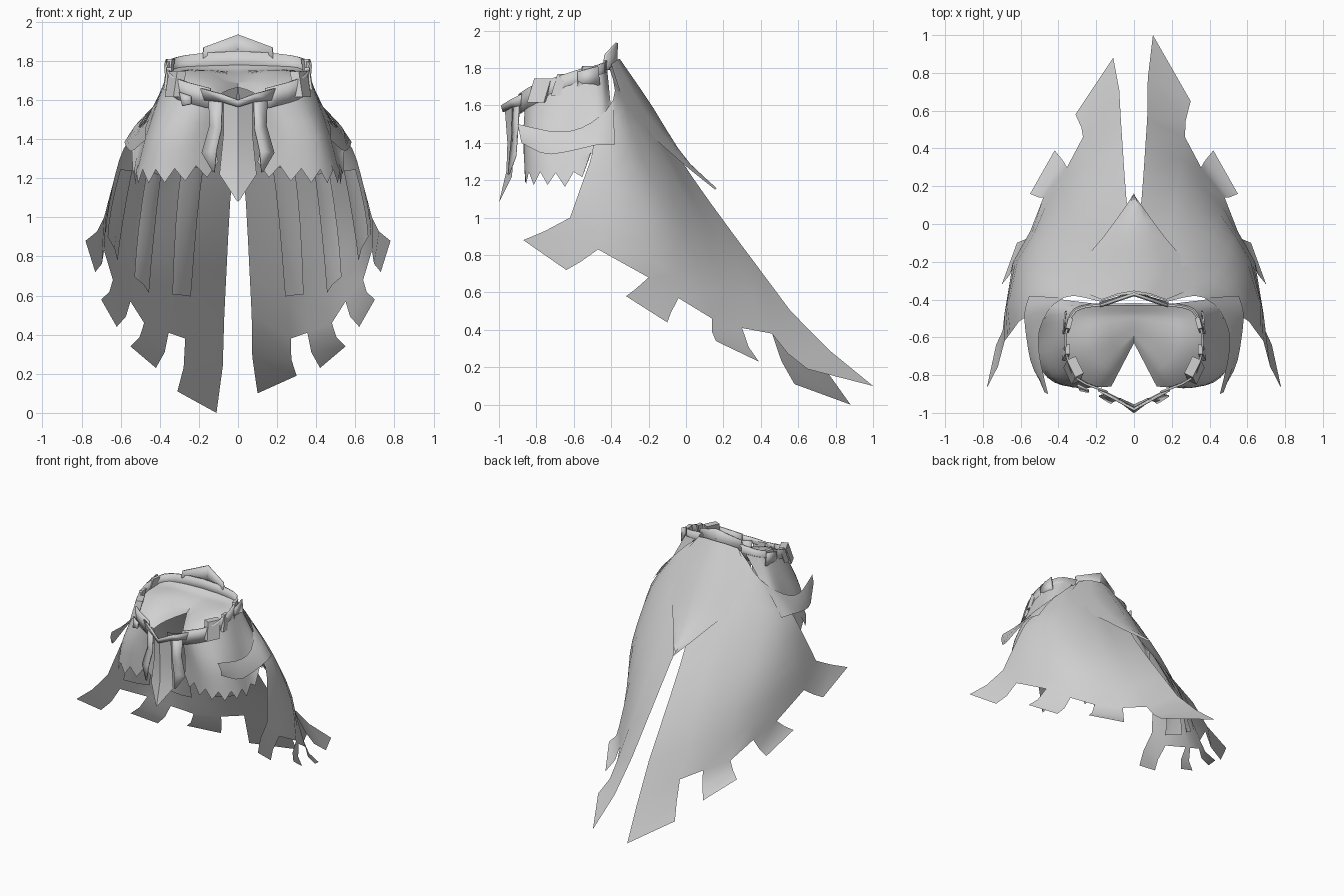
import bpy, bmesh, math
from mathutils import Vector as V

if "Cube" in bpy.data.objects:
    bpy.data.objects.remove(bpy.data.objects["Cube"])

cloth = bpy.data.materials.new("pale_grey")
cloth.diffuse_color = (0.64, 0.64, 0.64, 1)
cloth.use_nodes = True
cloth.node_tree.nodes["Principled BSDF"].inputs["Base Color"].default_value = cloth.diffuse_color


def curve(pts, n):
    """Sample n+1 points on a smooth curve through pts."""
    p = [V(q) for q in pts]
    p = [2 * p[0] - p[1]] + p + [2 * p[-1] - p[-2]]
    out = []
    for k in range(n + 1):
        u = k / n * (len(p) - 3)
        i = min(int(u), len(p) - 4)
        t = u - i
        a, b, c, d = p[i:i + 4]
        out.append(0.5 * (2 * b + (c - a) * t + (2 * a - 5 * b + 4 * c - d) * t * t
                          + (3 * b - a - 3 * c + d) * t ** 3))
    return out


def build(name, grids, thick=0.0, angle=40, sides=(1, -1)):
    """Skin grids of points (rows of equal length), mirrored over x."""
    bm = bmesh.new()
    for s in sides:
        for g in grids:
            rows = [[bm.verts.new((s * p[0], p[1], p[2])) for p in r] for r in g]
            for r, q in zip(rows, rows[1:]):
                for j in range(len(r) - 1):
                    f = [r[j], r[j + 1], q[j + 1], q[j]]
                    bm.faces.new(f if s > 0 else f[::-1])
    bmesh.ops.remove_doubles(bm, verts=bm.verts, dist=0.0015)
    bmesh.ops.recalc_face_normals(bm, faces=bm.faces)
    me = bpy.data.meshes.new(name)
    bm.to_mesh(me)
    bm.free()
    me.materials.append(cloth)
    ob = bpy.data.objects.new(name, me)
    bpy.context.collection.objects.link(ob)
    if thick:
        m = ob.modifiers.new("thickness", 'SOLIDIFY')
        m.thickness, m.offset = thick, 0
    bpy.ops.object.select_all(action='DESELECT')
    ob.select_set(True)
    bpy.context.view_layer.objects.active = ob
    bpy.ops.object.shade_smooth_by_angle(angle=math.radians(angle))
    return ob


# Cape: spokes from the waist to the hem, back centre to front edge
spokes = [
    [(0, -.37, 1.84), (.01, -.1, 1.42), (.04, .13, 1.08), (.07, .56, .50)],
    [(.09, -.38, 1.82), (.17, -.12, 1.38), (.22, .1, 1.0), (.27, .46, .38)],
    [(.18, -.41, 1.80), (.28, -.15, 1.38), (.33, .05, .98), (.355, .3, .41)],
    [(.26, -.39, 1.74), (.38, -.2, 1.36), (.44, 0, .92), (.48, .14, .46)],
    [(.32, -.38, 1.68), (.45, -.25, 1.36), (.52, -.08, .95), (.55, -.04, .57)],
    [(.37, -.39, 1.63), (.52, -.31, 1.36), (.6, -.2, .98), (.64, -.2, .68)],
    [(.43, -.43, 1.57), (.58, -.4, 1.34), (.66, -.4, 1.05), (.685, -.47, .83)],
    [(.47, -.5, 1.50), (.585, -.5, 1.35), (.64, -.56, 1.17), (.685, -.62, 1.0)]]
# Pointed flap ends, one for every second pair of spokes
tips = [None,
        [(.42, .39, .23), (.55, .16, .34)],
        [(.62, -.1, .44), (.70, -.32, .58)],
        [(.73, -.64, .72), (.78, -.87, .88)]]
tails = {1: [(.10, 1.0, .10), (.30, .65, .19)],
         -1: [(.11, .88, .0), (.31, .58, .11)]}

for side, label in ((1, "right"), (-1, "left")):
    lines = [curve(s, 9) for s in spokes]
    grids = [lines]
    for k in range(4):
        a, b = lines[2 * k][-1], lines[2 * k + 1][-1]
        p, q = [V(v) for v in (tips[k] or tails[side])]
        curl = V((-.012, -.01, -.012))
        grids.append([[a, (a + p) / 2 + curl, p], [b, (b + q) / 2 + curl, q]])
    build("cape_" + label, grids, angle=50, sides=(side,))

# Inner pleats hanging behind the cape slits
pleats = []
for k in (2, 4, 6):
    a, b = [[v + V((-.012, -.012, 0)) for v in curve(spokes[j], 9)[4:9]] for j in (k - 1, k)]
    pleats.append([a, [(u + v) / 2 + V((-.01, -.01, 0)) for u, v in zip(a, b)], b])
build("inner_pleats", pleats)

# Pointed panel over the upper back
mid = curve([(0, -.355, 1.85), (0, -.19, 1.61), (0, -.02, 1.34), (0, .155, 1.15)], 8)
edge = curve([(.17, -.40, 1.82), (.33, -.3, 1.56), (.14, -.04, 1.31), (0, .155, 1.15)], 8)
build("back_panel", [[mid, [(a + b) / 2 + V((0, .008, .008)) for a, b in zip(mid, edge)], edge]])

# Side sash growing out of the cape and ending in a forward point
upper = curve([(.37, -.39, 1.63), (.44, -.44, 1.56), (.50, -.56, 1.48), (.50, -.7, 1.46), (.455, -.9, 1.50)], 10)
lower = curve([(.555, -.38, 1.39), (.58, -.47, 1.39), (.57, -.6, 1.36), (.54, -.75, 1.34), (.47, -.88, 1.40)], 10)
build("side_sash", [[upper, [(a + b) / 2 + V((.012, 0, 0)) for a, b in zip(upper, lower)], lower]])

# Short skirt with a jagged hem, open at the front
panels = [
    [(.12, -.86, 1.60), (.12, -.82, 1.42), (.10, -.80, 1.25)],
    [(.20, -.86, 1.62), (.26, -.87, 1.42), (.27, -.86, 1.22)],
    [(.30, -.80, 1.65), (.40, -.83, 1.42), (.42, -.84, 1.21)],
    [(.36, -.68, 1.70), (.46, -.72, 1.42), (.51, -.74, 1.21)],
    [(.36, -.55, 1.74), (.47, -.58, 1.44), (.53, -.6, 1.21)],
    [(.32, -.45, 1.77), (.47, -.45, 1.5), (.54, -.47, 1.36)],
    [(.22, -.42, 1.78), (.38, -.40, 1.58), (.46, -.38, 1.44)]]
cols = 18
rings = [curve([p[i] for p in panels], cols) for i in range(3)]
skirt = []
for c in range(cols + 1):
    line = curve([r[c] for r in rings], 6)
    line[-1].z += -.035 if c % 2 else .035
    skirt.append(line)
build("short_skirt", [skirt])

# Domed cover inside the waist, notched at the front
cover = []
for c, p in enumerate(rings[0]):
    t = c / cols
    axis = V((0, -.63 + .2 * t, 1.665 + .115 * t))
    bulge = .045 * math.sin(math.pi * min(1, t * 1.2 + .1))
    cover.append([p] + [p.lerp(axis, f) + V((0, 0, bulge * k))
                        for f, k in ((.15, .8), (.35, 1.1), (.65, .8))] + [axis])
build("waist_cover", [cover], angle=60)

# Belt running all round the waist
path = curve([(0, -.425, 1.80), (.18, -.43, 1.79), (.31, -.46, 1.77), (.36, -.58, 1.74), (.355, -.70, 1.70),
              (.30, -.82, 1.655), (.14, -.89, 1.61)], 18)
build("belt", [[[p + V((0, 0, h)) for p in path] for h in (.05, -.055)]], thick=.012)


def box(c, size, turn):
    """Closed block, its long face turned about z."""
    cs, sn = math.cos(turn), math.sin(turn)

    def pt(x, y, z):
        x, y, z = x * size[0] / 2, y * size[1] / 2, z * size[2] / 2
        # lean with the slope of the waist
        return (c[0] + x * cs - y * sn - .15 * z, c[1] + x * sn + y * cs + .3 * z, c[2] + z)
    loop = [(-1, -1), (1, -1), (1, 1), (-1, 1), (-1, -1)]
    return [[[pt(x, y, z) for x, y in loop] for z in (-1, 1)],
            [[pt(x, y, 1) for x in (-1, 1)] for y in (-1, 1)],
            [[pt(x, y, -1) for x in (-1, 1)] for y in (-1, 1)]]


# Belt buckles and loops
build("buckle", box((.32, -.775, 1.68), (.05, .10, .13), -.45))
build("belt_loop", box((.36, -.68, 1.71), (.025, .05, .115), 0)
      + box((.35, -.54, 1.755), (.025, .06, .11), .25))
build("hanging_strap", [[[(.24, -.88, 1.62), (.30, -.85, 1.64)], [(.24, -.89, 1.58), (.285, -.88, 1.57)]]],
      thick=.01, sides=(-1,))

# Small wings where the cape meets the belt
build("waist_wing", [[[(.365, -.47, 1.81), (.375, -.58, 1.78)],
                      [(.36, -.46, 1.71), (.365, -.58, 1.68)]]], thick=.008)

# Peaked collar plate at the back of the waist
build("back_collar", [[[(0, -.37, 1.935), (.175, -.43, 1.87)],
                       [(0, -.375, 1.86), (.18, -.435, 1.83)],
                       [(0, -.365, 1.79), (.18, -.42, 1.79)]]], thick=.015, angle=20)

# Folded front tab with a chevron band and two side strips
build("front_tab", [[[(0, -.97, 1.60), (.075, -.93, 1.61)],
                     [(0, -.955, 1.40), (.075, -.92, 1.42)],
                     [(0, -.96, 1.25), (.095, -.93, 1.22)],
                     [(0, -1.0, 1.08), (.01, -.995, 1.09)]]], angle=25)
build("front_band", [[[(0, -.985, 1.60), (.08, -.94, 1.63), (.19, -.88, 1.66)],
                      [(0, -.975, 1.565), (.08, -.93, 1.59), (.17, -.88, 1.60)]]], thick=.01, angle=20)
build("front_strip", [[[(.08, -.925, 1.61), (.15, -.89, 1.61)],
                       [(.085, -.93, 1.45), (.145, -.90, 1.47)],
                       [(.11, -.94, 1.34), (.185, -.91, 1.33)],
                       [(.12, -.95, 1.23), (.13, -.945, 1.235)]]], thick=.008, angle=25)
